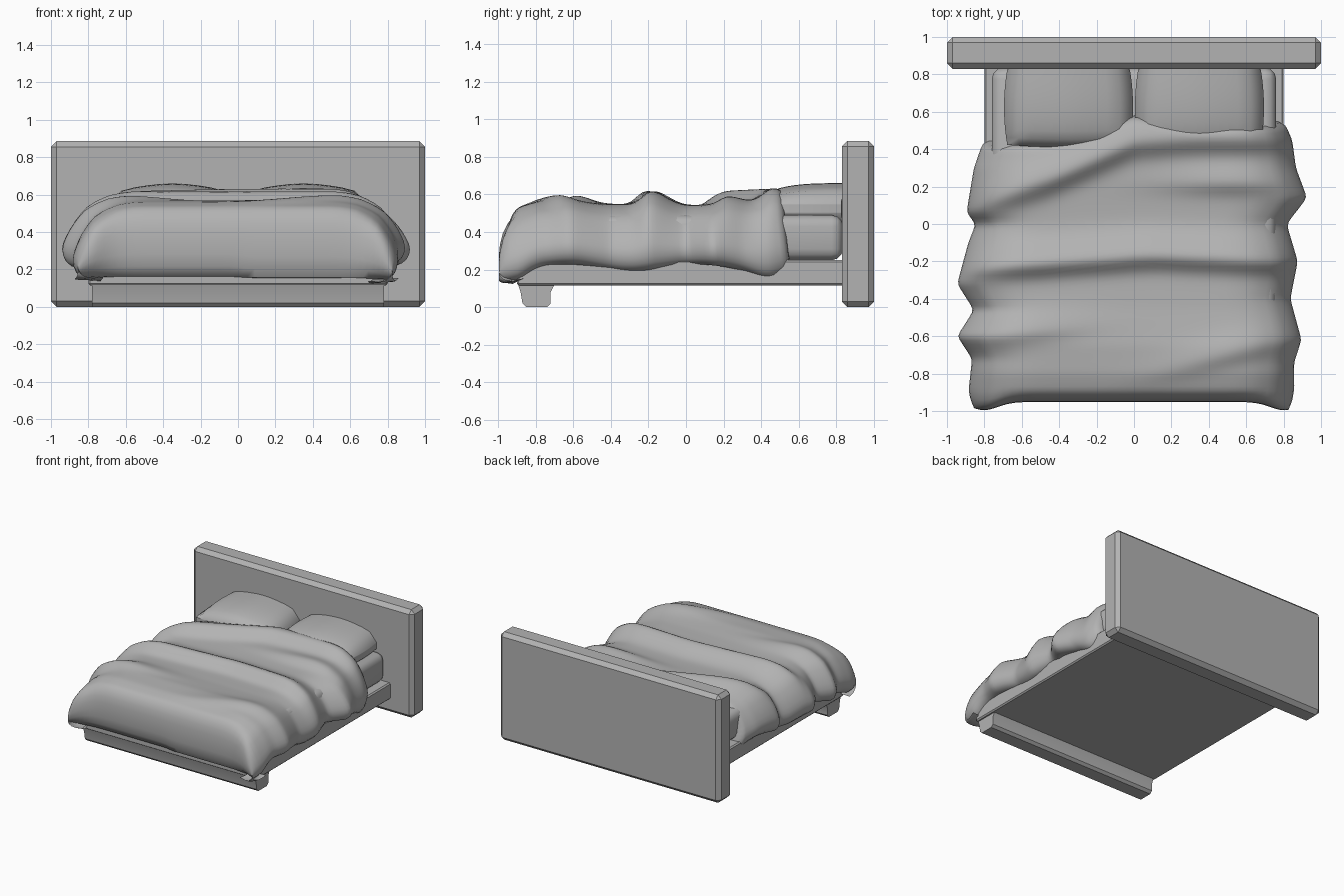
import bpy, bmesh, math
from math import exp, radians

cube = bpy.data.objects.get("Cube")
if cube:
    bpy.data.objects.remove(cube, do_unlink=True)

grey = bpy.data.materials.new("plain_grey")
grey.use_nodes = True
grey.diffuse_color = (0.45, 0.45, 0.45, 1)
grey.node_tree.nodes["Principled BSDF"].inputs["Base Color"].default_value = grey.diffuse_color


def add_object(name, bm, angle=35):
    bmesh.ops.recalc_face_normals(bm, faces=bm.faces)
    mesh = bpy.data.meshes.new(name)
    bm.to_mesh(mesh)
    bm.free()
    mesh.materials.append(grey)
    ob = bpy.data.objects.new(name, mesh)
    bpy.context.collection.objects.link(ob)
    bpy.ops.object.select_all(action='DESELECT')
    ob.select_set(True)
    bpy.context.view_layer.objects.active = ob
    bpy.ops.object.shade_smooth_by_angle(angle=radians(angle))


def box(name, low, high, bevel, segments=1):
    bm = bmesh.new()
    bmesh.ops.create_cube(bm, size=1)
    for v in bm.verts:
        v.co = [(a + b) / 2 + c * (b - a) for a, b, c in zip(low, high, v.co)]
    bmesh.ops.bevel(bm, geom=bm.edges[:], offset=bevel, segments=segments,
                    affect='EDGES', profile=0.5)
    add_object(name, bm)


def extrude_x(name, profile, half):
    bm = bmesh.new()
    face = bm.faces.new([bm.verts.new((-half, y, z)) for y, z in profile])
    out = bmesh.ops.extrude_face_region(bm, geom=[face])
    for v in out["geom"]:
        if isinstance(v, bmesh.types.BMVert):
            v.co.x = half
    add_object(name, bm)


def interp(points, t):
    if t <= points[0][0]:
        return points[0][1]
    for (a, p), (b, q) in zip(points, points[1:]):
        if t <= b:
            f = (t - a) / (b - a)
            return p + (q - p) * f
    return points[-1][1]


def bump(d, width):
    return exp(-(d / width) ** 2)


def fold(d, width):
    # Soft behind the crest, steep towards the foot of the bed
    return bump(d, width if d > 0 else width * 0.55)


# Headboard, base, plinth and mattress
box("headboard", (-1, 0.83, 0), (1, 1, 0.885), 0.03)
box("bed_base", (-0.8, -0.9, 0.115), (0.8, 0.84, 0.25), 0.01)
extrude_x("foot_plinth", [(-0.9, 0.14), (-0.88, 0.08), (-0.87, 0.02), (-0.85, 0),
                          (-0.74, 0), (-0.72, 0.02), (-0.72, 0.08), (-0.69, 0.14)], 0.78)
box("mattress", (-0.76, -0.86, 0.25), (0.76, 0.835, 0.49), 0.06, 3)


# Pillows, thin at the foot side and full at the headboard
def pillow(name, cx):
    bm = bmesh.new()
    bmesh.ops.create_cube(bm, size=2)
    bmesh.ops.subdivide_edges(bm, edges=bm.edges[:], cuts=9, use_grid_fill=True)
    for v in bm.verts:
        x, y, z = v.co
        front = (1 - y) / 2
        puff = ((1 - abs(x) ** 4) * (1 - front ** 3)) ** 0.5
        v.co = (cx + 0.345 * x * (1 - 0.05 * y * y),
                0.625 + 0.215 * y * (1 - 0.06 * x * x),
                0.525 + z * (0.025 + 0.09 * puff) + 0.02 * max(z, 0) * bump(x, 0.5))
    add_object(name, bm, 60)


pillow("right_pillow", -0.35)
pillow("left_pillow", 0.35)

# Duvet outline data: half widths along y, hanging section, head edge
RIGHT = [(-0.9, 0.89), (-0.72, 0.87), (-0.6, 0.95), (-0.46, 0.86), (-0.32, 0.95),
         (-0.1, 0.89), (0, 0.85), (0.06, 0.9), (0.3, 0.86), (0.47, 0.8)]
LEFT = [(-0.9, 0.86), (-0.74, 0.86), (-0.62, 0.9), (-0.4, 0.84), (-0.2, 0.88),
        (0, 0.82), (0.14, 0.93), (0.3, 0.87), (0.45, 0.85), (0.56, 0.8)]
ACROSS = [(0, 0), (0.5, 0.74), (0.6, 0.87), (0.7, 0.95), (0.8, 1), (0.88, 0.99), (0.95, 0.94), (1, 0.84)]
DROP = [(0, 1), (0.42, 1), (0.5, 0.96), (0.6, 0.82), (0.7, 0.58), (0.8, 0.32),
        (0.9, 0.1), (0.96, 0), (1, 0.04)]
HEAD = [(-0.8, 0.47), (-0.62, 0.42), (-0.3, 0.43), (0, 0.58), (0.2, 0.52), (0.55, 0.53), (0.8, 0.56)]
TURN = [(-0.85, 0.1), (-0.4, 0.26), (0, 0.44), (0.3, 0.46), (0.8, 0.46)]
LOW = [(-0.9, -0.24), (0.1, -0.17), (0.8, -0.2)]
BASE = [(-0.9, 0.53), (-0.8, 0.56), (-0.65, 0.57), (-0.45, 0.55), (0, 0.54), (0.6, 0.57)]


def duvet_top(x, y):
    z = interp(BASE, y)
    z += 0.07 * fold(y - interp(TURN, x), 0.13)
    z += 0.075 * fold(y - interp(LOW, x), 0.11)
    z += 0.035 * fold(y + 0.52 - 0.1 * x, 0.1) * bump(x + 0.65, 0.35)
    z += 0.03 * fold(y + 0.72 - 0.25 * (x - 0.4), 0.1) * bump(x - 0.5, 0.35)
    z += 0.04 * fold(y - 0.22, 0.1) * bump(x - 0.55, 0.4)
    return z


# Duvet: rows run from the front drape to the head edge
COLS, ROWS = 56, 64
FRONT = [(-0.86, 0), (-0.92, 0.04), (-0.945, 0.18), (-0.952, 0.35), (-0.952, 0.52), (-0.95, 0.68),
         (-0.94, 0.82), (-0.925, 0.91), (-0.905, 0.97)]
bm = bmesh.new()
grid = []
for r in range(-len(FRONT), ROWS + 2):
    row = []
    for c in range(COLS + 1):
        s = 2 * c / COLS - 1
        t, side = abs(s), (1 if s > 0 else -1)
        head = interp(HEAD, 0.85 * s)
        squash = 1
        if r < 0:
            y, squash = FRONT[r + len(FRONT)]
        else:
            y = -0.89 + (head + 0.89) * min(r, ROWS) / ROWS
        width = interp(LEFT if s > 0 else RIGHT, y)
        if r < 0:
            width -= 0.5 * max(0, -0.89 - y)
        x = side * width * interp(ACROSS, t)
        hem = 0.2 + 0.02 * math.sin(9 * y + side) - 0.06 * bump(y + 0.92, 0.09)
        hem -= 0.04 * bump(y - 0.45, 0.1)
        z = hem + (duvet_top(x, y) - hem) * interp(DROP, t) * squash
        if r < 0:
            # Fuller front corners
            y -= 0.045 * bump(abs(x) - 0.8, 0.1) * min(1, 4 * squash)
        elif r == ROWS:
            z -= 0.02 * interp(DROP, t)
        elif r > ROWS:
            # Close the head edge into the mattress
            z = 0.3 + (z - 0.3) * 0.75
            x *= 0.85
        row.append(bm.verts.new((x, y, z)))
    grid.append(row)
for a, b in zip(grid, grid[1:]):
    for i in range(COLS):
        bm.faces.new((a[i], a[i + 1], b[i + 1], b[i]))
inner = [v for v in bm.verts if not v.is_boundary]
for _ in range(2):
    bmesh.ops.smooth_vert(bm, verts=inner, factor=0.5,
                          use_axis_x=True, use_axis_y=True, use_axis_z=True)
add_object("duvet", bm, 50)
